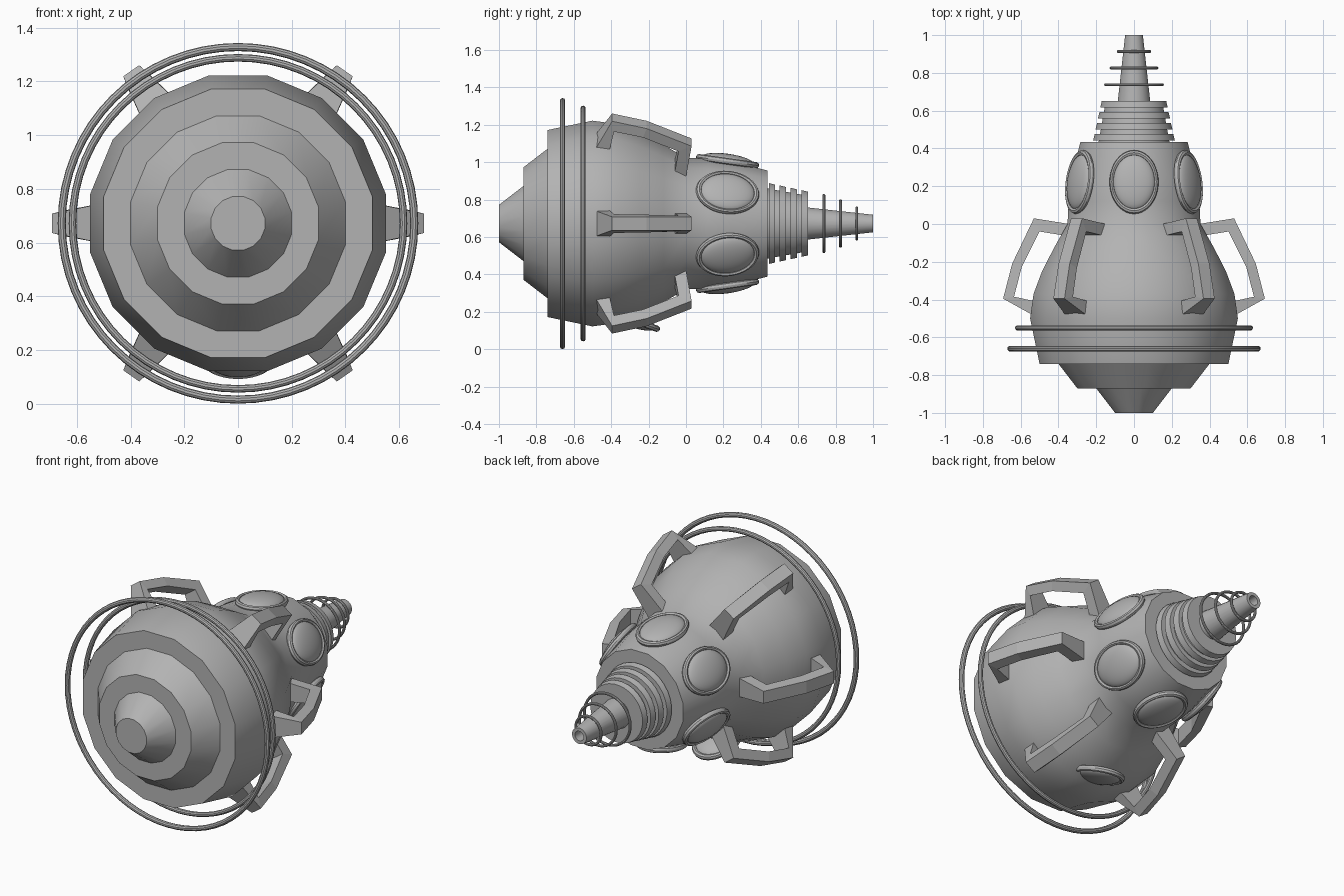
import bpy, bmesh, math
from mathutils import Matrix, Vector

cube = bpy.data.objects.get("Cube")
if cube:
    bpy.data.objects.remove(cube, do_unlink=True)

AXIS_Z = 0.672

grey = bpy.data.materials.new("plain grey")
grey.use_nodes = True
GREY = (0.45, 0.45, 0.45, 1)
grey.diffuse_color = GREY
grey.node_tree.nodes["Principled BSDF"].inputs["Base Color"].default_value = GREY


def finish(bm, name, smooth=True):
    bmesh.ops.recalc_face_normals(bm, faces=bm.faces)
    mesh = bpy.data.meshes.new(name)
    bm.to_mesh(mesh)
    bm.free()
    mesh.materials.append(grey)
    obj = bpy.data.objects.new(name, mesh)
    bpy.context.collection.objects.link(obj)
    obj.location.z = AXIS_Z
    if smooth:
        bpy.ops.object.select_all(action='DESELECT')
        obj.select_set(True)
        bpy.context.view_layer.objects.active = obj
        bpy.ops.object.shade_smooth_by_angle(angle=math.radians(30))
    return obj


def lathe(name, profile, sides):
    """Turn (y, radius) points around the y axis, flat sides up, ends capped."""
    bm = bmesh.new()
    grow = 1 / math.cos(math.pi / sides)
    rings = []
    for y, r in profile:
        ring = []
        for i in range(sides):
            a = math.tau * (i + 0.5) / sides
            ring.append(bm.verts.new((r * grow * math.cos(a), y, r * grow * math.sin(a))))
        rings.append(ring)
    for a, b in zip(rings, rings[1:]):
        for i in range(sides):
            j = (i + 1) % sides
            bm.faces.new((a[i], a[j], b[j], b[i]))
    bm.faces.new(rings[0])
    bm.faces.new(rings[-1])
    return finish(bm, name)


def torus(bm, radius, tube, matrix, major=64, minor=10):
    """Torus around local z, placed by matrix."""
    grid = []
    for i in range(major):
        a = math.tau * i / major
        row = []
        for j in range(minor):
            b = math.tau * j / minor
            r = radius + tube * math.cos(b)
            p = Vector((r * math.cos(a), r * math.sin(a), tube * math.sin(b)))
            row.append(bm.verts.new(matrix @ p))
        grid.append(row)
    for i in range(major):
        for j in range(minor):
            k, l = (i + 1) % major, (j + 1) % minor
            bm.faces.new((grid[i][j], grid[k][j], grid[k][l], grid[i][l]))


def hoop(name, y, radius, tube):
    bm = bmesh.new()
    torus(bm, radius, tube, Matrix.Translation((0, y, 0)) @ Matrix.Rotation(math.pi / 2, 4, 'X'))
    return finish(bm, name)


def window(name, angle, y, radius, tilt):
    """Oval domed porthole with a round rim, lying on the hull."""
    bm = bmesh.new()
    place = (Matrix.Rotation(math.radians(90 - angle), 4, 'Y')
             @ Matrix.Translation((0, y, radius))
             @ Matrix.Rotation(math.radians(tilt), 4, 'X'))
    torus(bm, 1, 0.1, place @ Matrix.Diagonal((0.118, 0.155, 0.17, 1)), 40, 8)
    bmesh.ops.create_uvsphere(bm, u_segments=32, v_segments=16, radius=1,
                              matrix=place @ Matrix.Diagonal((0.112, 0.148, 0.04, 1)))
    return finish(bm, name)


def fin(name, angle):
    """Handle-shaped fin: a frame around a hole, thinner on its outer edge."""
    # (radius, y, half thickness), running from the front root to the rear root
    outer = [(0.28, -0.01, 0.062), (0.53, 0.03, 0.036), (0.645, -0.21, 0.036),
             (0.693, -0.395, 0.036), (0.45, -0.53, 0.085)]
    inner = [(0.28, -0.075, 0.066), (0.50, -0.04, 0.042), (0.595, -0.23, 0.048),
             (0.635, -0.385, 0.05), (0.45, -0.425, 0.085)]
    bm = bmesh.new()
    turn = Matrix.Rotation(math.radians(-angle), 4, 'Y')
    loops = []
    for o, i in zip(outer, inner):
        loops.append([bm.verts.new(turn @ Vector((r, y, s * h)))
                      for (r, y, h), s in ((o, 1), (o, -1), (i, -1), (i, 1))])
    for a, b in zip(loops, loops[1:]):
        for k in range(4):
            m = (k + 1) % 4
            bm.faces.new((a[k], a[m], b[m], b[k]))
    bm.faces.new(loops[0])
    bm.faces.new(loops[-1])
    return finish(bm, name, smooth=False)


# Hull with stepped nozzle, round belly and tapered shoulder
lathe("hull", [(-1, 0.1), (-0.87, 0.2), (-0.87, 0.3), (-0.74, 0.4), (-0.74, 0.5),
               (-0.5, 0.55), (-0.37, 0.532), (-0.25, 0.487), (-0.12, 0.42), (0, 0.352),
               (0.12, 0.346), (0.25, 0.33), (0.435, 0.284)], 16)

# Ribbed neck
lathe("neck", [(0.42, 0.19), (0.645, 0.15)], 32)
for n in range(4):
    y, r = 0.46 + 0.058 * n, 0.212 - 0.0125 * n
    lathe(f"neck_rib_{n + 1}", [(y - 0.017, r + 0.004), (y + 0.017, r - 0.004)], 32)

# Hollow-tipped spike with floating hoops
lathe("spike", [(0.63, 0.088), (1, 0.047), (1, 0.028), (0.92, 0.028)], 24)
for n, (y, r) in enumerate([(0.737, 0.15), (0.826, 0.121), (0.913, 0.083)]):
    hoop(f"spike_hoop_{n + 1}", y, r, 0.008)

# Large hoops around the belly
hoop("rear_hoop", -0.66, 0.656, 0.015)
hoop("front_hoop", -0.55, 0.616, 0.014)

# Portholes around the shoulder and one under the belly
for n in range(6):
    window(f"window_{n + 1}", 30 + 60 * n, 0.222, 0.333, -8)
window("belly_window", 270, -0.3, 0.51, 20)

# Fins
for n, a in enumerate((0, 55, 125, 180, 235, 305)):
    fin(f"fin_{n + 1}", a)
